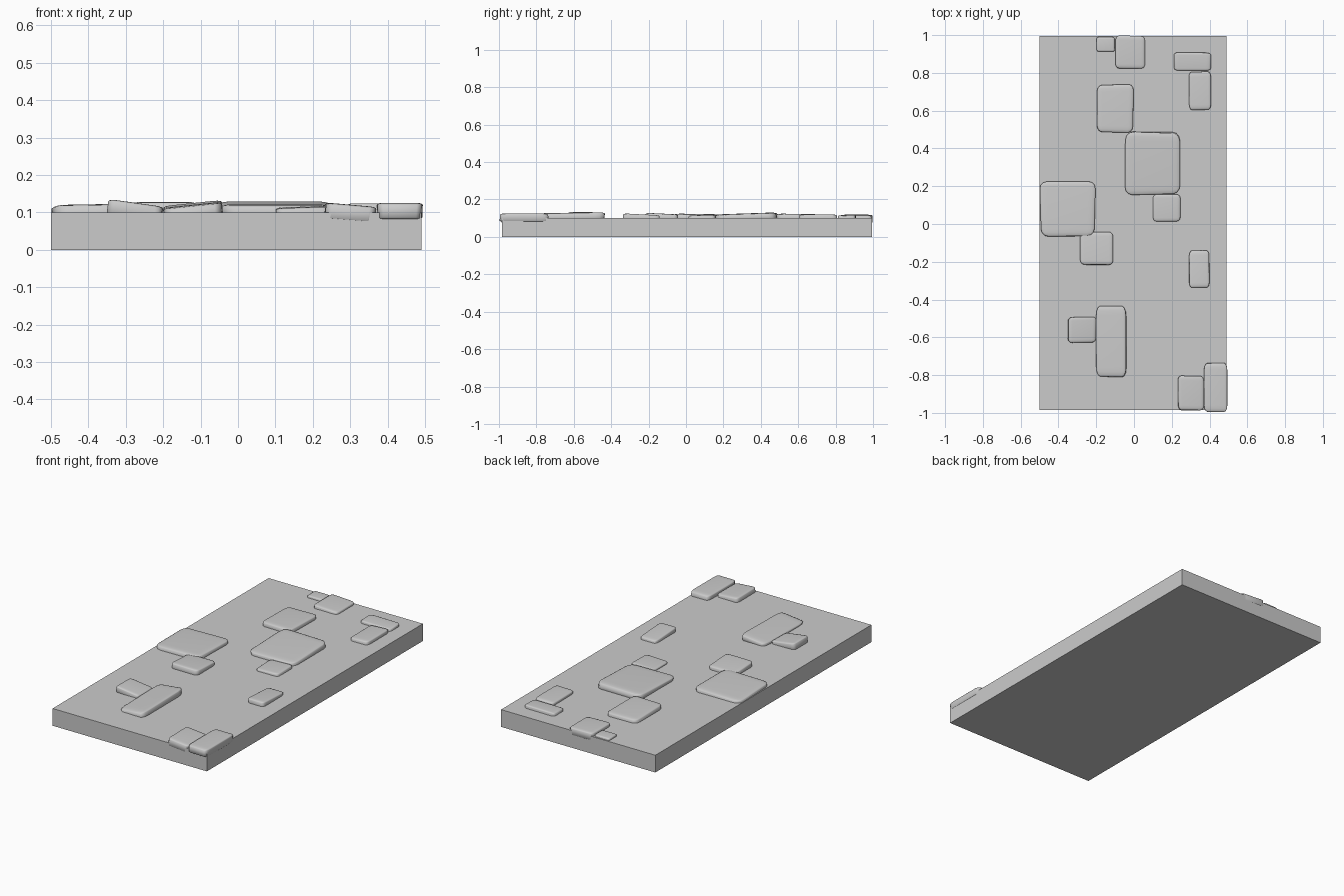
import bpy, bmesh, random
from math import radians
from mathutils import Matrix, Vector

random.seed(4)
if "Cube" in bpy.data.objects:
    bpy.data.objects.remove(bpy.data.objects["Cube"])


def make_material(name, color):
    mat = bpy.data.materials.new(name)
    mat.use_nodes = True
    mat.diffuse_color = color
    mat.node_tree.nodes["Principled BSDF"].inputs["Base Color"].default_value = color
    return mat


stone_grey = make_material("stone grey", (0.6, 0.6, 0.6, 1))


def add_object(name, bm):
    mesh = bpy.data.meshes.new(name)
    bm.to_mesh(mesh)
    bm.free()
    mesh.materials.append(stone_grey)
    obj = bpy.data.objects.new(name, mesh)
    bpy.context.collection.objects.link(obj)
    return obj


def box_between(low, high):
    bm = bmesh.new()
    bmesh.ops.create_cube(bm, size=1)
    low, high = Vector(low), Vector(high)
    for v in bm.verts:
        v.co = (low + high) / 2 + v.co * (high - low)
    return bm


def add_stone(name, x0, x1, y0, y1, middle, tilt_x, tilt_y):
    """Rounded, slightly uneven cobble, half sunk into the slab."""
    bm = bmesh.new()
    bmesh.ops.create_cube(bm, size=1)
    for v in bm.verts:
        v.co.x *= random.uniform(0.93, 1)
        v.co.y *= random.uniform(0.93, 1)
    bmesh.ops.bevel(bm, geom=bm.edges[:], offset=0.13, segments=3,
                    profile=0.5, affect="EDGES")
    size = Vector((x1 - x0, y1 - y0, 0.045))
    center = Vector(((x0 + x1) / 2, (y0 + y1) / 2, middle))
    tilt = Matrix.Rotation(radians(tilt_y), 3, "Y") @ Matrix.Rotation(radians(tilt_x), 3, "X")
    for v in bm.verts:
        v.co = center + tilt @ (v.co * size)
    for f in bm.faces:
        f.smooth = True
    return add_object(name, bm)


# Flat slab
add_object("slab", box_between((-0.5, -0.985, 0), (0.49, 0.995, 0.1)))

# Cobbles: x range, y range, middle height, tilt about x and y in degrees
stones = {
    "back_small": (-0.2, -0.1, 0.91, 0.99, 0.09, 0, 0),
    "back_edge": (-0.1, 0.06, 0.82, 1, 0.094, 0, 2),
    "back_corner_wide": (0.21, 0.41, 0.81, 0.91, 0.094, 2, 0),
    "back_corner_long": (0.29, 0.41, 0.6, 0.81, 0.096, 0, -2),
    "middle_back": (-0.2, 0, 0.48, 0.74, 0.1, -1, 0),
    "middle_large": (-0.05, 0.25, 0.15, 0.49, 0.103, 2, 0),
    "middle_small": (0.1, 0.25, 0.01, 0.16, 0.092, 1, -2),
    "left_large": (-0.5, -0.2, -0.07, 0.23, 0.098, -1, -1),
    "left_medium": (-0.29, -0.11, -0.22, -0.04, 0.102, -3, 0),
    "right_single": (0.29, 0.4, -0.34, -0.14, 0.098, -3, 0),
    "front_small": (-0.35, -0.2, -0.63, -0.49, 0.103, 0, 8),
    "front_long": (-0.2, -0.04, -0.82, -0.43, 0.1, 1, -6),
    "front_corner_inner": (0.23, 0.37, -0.99, -0.8, 0.098, 0, 5),
    "front_corner_outer": (0.37, 0.495, -1, -0.73, 0.103, 0, 0),
}
for name, values in stones.items():
    add_stone(name + "_stone", *values)
